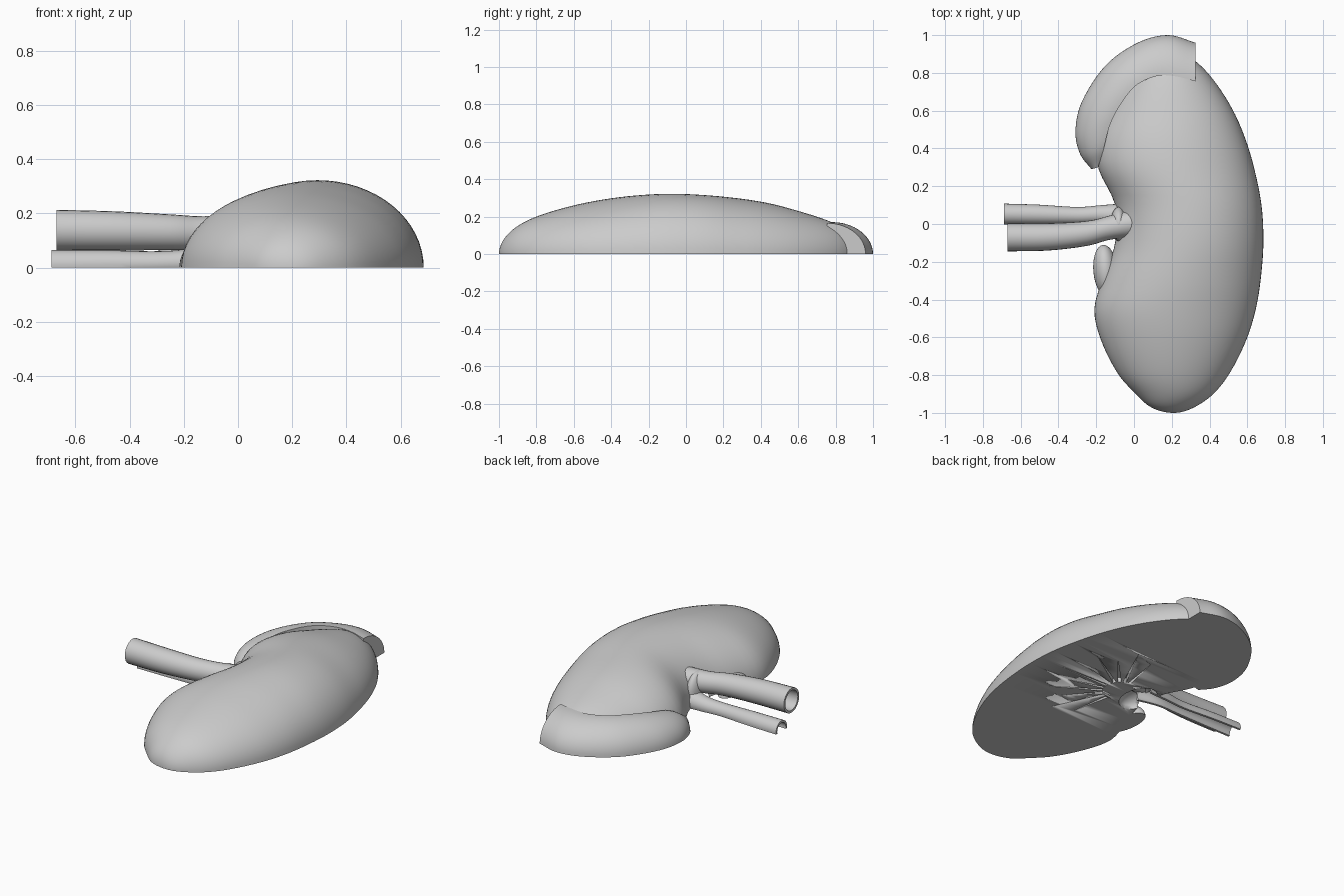
import bpy, bmesh, math
from mathutils import Vector

cube = bpy.data.objects.get("Cube")
if cube:
    bpy.data.objects.remove(cube)

grey = bpy.data.materials.new("plain grey")
grey.use_nodes = True
COLOUR = (0.6, 0.6, 0.6, 1)
grey.diffuse_color = COLOUR
grey.node_tree.nodes["Principled BSDF"].inputs["Base Color"].default_value = COLOUR


def smooth_rows(keys, rows, t):
    """Cubic interpolation of rows of values at parameter t."""
    n = len(keys)
    i = max(k for k in range(n - 1) if keys[k] <= t or k == 0)

    def slope(k):
        a, b = max(k - 1, 0), min(k + 1, n - 1)
        return (Vector(rows[b]) - Vector(rows[a])) / (keys[b] - keys[a])
    w = keys[i + 1] - keys[i]
    s = (t - keys[i]) / w
    return (Vector(rows[i]) * (1 + 2 * s) * (1 - s) ** 2 + Vector(rows[i + 1]) * s * s * (3 - 2 * s)
            + slope(i) * w * s * (1 - s) ** 2 - slope(i + 1) * w * s * s * (1 - s))


def finish(name, bm, angle=50):
    bmesh.ops.remove_doubles(bm, verts=bm.verts, dist=0.0005)
    bmesh.ops.recalc_face_normals(bm, faces=bm.faces)
    mesh = bpy.data.meshes.new(name)
    bm.to_mesh(mesh)
    bm.free()
    mesh.materials.append(grey)
    ob = bpy.data.objects.new(name, mesh)
    bpy.context.collection.objects.link(ob)
    bpy.ops.object.select_all(action='DESELECT')
    ob.select_set(True)
    bpy.context.view_layer.objects.active = ob
    bpy.ops.object.shade_smooth_by_angle(angle=math.radians(angle))
    return ob


def loft(bm, sections, caps=True, around=False):
    """Skin closed sections; optionally join the last to the first."""
    rings = [[bm.verts.new(p) for p in sec] for sec in sections]
    pairs = list(zip(rings, rings[1:])) + ([(rings[-1], rings[0])] if around else [])
    for a, b in pairs:
        for i in range(len(a)):
            j = (i + 1) % len(a)
            bm.faces.new((a[i], a[j], b[j], b[i]))
    if caps and not around:
        bm.faces.new(rings[0])
        bm.faces.new(rings[-1])


# Kidney body: half-ellipse slices; columns are y, inner edge, outer edge, height
BODY = [(-1, .21, .21, 0), (-.97, .09, .32, .085), (-.9, .01, .42, .15), (-.8, -.08, .5, .2),
        (-.6, -.18, .6, .26), (-.45, -.21, .645, .29), (-.3, -.17, .67, .31), (-.1, -.1, .685, .322),
        (.1, -.1, .675, .315), (.3, -.19, .635, .295), (.45, -.185, .59, .27), (.6, -.12, .525, .23),
        (.8, 0, .39, .16), (.9, .09, .27, .085), (.93, .17, .17, 0)]
MID, HALF = -.035, .965
keys = [math.acos(max(-1, min(1, (MID - r[0]) / HALF))) for r in BODY]
sections = []
for k in range(65):
    t = min(max(math.pi * k / 64, .005), math.pi - .005)
    _, left, right, high = smooth_rows(keys, BODY, t)
    y = MID - HALF * math.cos(t)
    sections.append([((left + right) / 2 - (right - left) / 2 * math.cos(a), y, max(high, 0) * math.sin(a))
                     for a in (math.pi * i / 32 for i in range(33))])
bm = bmesh.new()
loft(bm, sections)
kidney = finish("kidney_body", bm)

# Hollow and thin radial grooves in the flat underside
bm = bmesh.new()
bmesh.ops.create_icosphere(bm, subdivisions=3, radius=1)
bmesh.ops.scale(bm, verts=bm.verts, vec=(.09, .13, .07))
bmesh.ops.translate(bm, verts=bm.verts, vec=(-.03, 0, 0))
cutters = [finish("hollow_cutter", bm)]
bm = bmesh.new()
for i in range(11):
    angle = math.radians(-80 + 16 * i)
    out = Vector((math.cos(angle), math.sin(angle), 0))
    side = Vector((-out.y, out.x, 0)) * .009
    start = Vector((.1, 0, 0)) + out * .1
    tip = start + out * (.24 + .09 * (i % 2))
    loft(bm, [[p + Vector((0, 0, z)) for p in (start - side, tip, start + side)] for z in (-.03, .03)])
cutters.append(finish("groove_cutter", bm))
for cutter in cutters:
    cutter.hide_render = True
    cutter.hide_viewport = True
    mod = kidney.modifiers.new(cutter.name, 'BOOLEAN')
    mod.operation = 'DIFFERENCE'
    mod.solver = 'EXACT'
    mod.object = cutter

# Gland capping the upper end: outer edge x, y, then crease x, y and crease height
GLAND = [(-.225, .29, -.19, .3, .06), (-.285, .37, -.16, .4, .12), (-.31, .49, -.125, .53, .15),
         (-.275, .65, -.06, .65, .165), (-.15, .84, .02, .74, .17), (.02, .96, .13, .785, .17),
         (.18, 1, .23, .78, .17), (.325, .96, .325, .755, .165)]
sections = []
for k in range(43):
    ox, oy, ix, iy, high = smooth_rows(range(len(GLAND)), GLAND, k / 6)
    o, c = Vector((ox, oy, 0)), Vector((ix, iy, 0))
    arc = [o.lerp(c, 1 - math.cos(a)) + Vector((0, 0, high * math.sin(a)))
           for a in (math.pi / 2 * i / 14 for i in range(15))]
    sections.append(arc + [c])
bm = bmesh.new()
loft(bm, sections)
finish("upper_gland", bm, 40)


# Vessels: hollow pipes, cut off at the flat base
def vessel(name, path, wall):
    def rings(inset):
        out = []
        for k in range(25):
            x, y, z, r = smooth_rows(range(len(path)), path, k / 24 * (len(path) - 1))
            out.append([(x, y + (r - inset) * math.cos(a), z + (r - inset) * math.sin(a))
                        for a in (math.tau * i / 24 for i in range(24))])
        return out
    bm = bmesh.new()
    loft(bm, rings(0) + rings(wall)[::-1], around=True)
    cut = bmesh.ops.bisect_plane(bm, geom=bm.verts[:] + bm.edges[:] + bm.faces[:], dist=1e-5,
                                 plane_co=(0, 0, 0), plane_no=(0, 0, -1), clear_outer=True)
    edges = [e for e in cut["geom_cut"] if isinstance(e, bmesh.types.BMEdge)]
    if edges:
        bmesh.ops.holes_fill(bm, edges=edges)
    finish(name, bm, 40)


vessel("large_vessel", [(-.67, -.07, .138, .075), (-.45, -.068, .135, .072), (-.25, -.05, .13, .066),
                        (-.13, -.02, .125, .064), (.02, .01, .12, .075)], .014)
vessel("small_vessel", [(-.688, .053, .01, .055), (-.5, .05, .012, .052), (-.3, .045, .015, .045),
                        (-.17, .05, .02, .05), (-.04, .04, .03, .07)], .013)

# Low bulge and flared junction at the inner notch
def dome(name, centre, size, turn):
    bm = bmesh.new()
    bmesh.ops.create_uvsphere(bm, u_segments=32, v_segments=20, radius=1)
    bmesh.ops.bisect_plane(bm, geom=bm.verts[:] + bm.edges[:] + bm.faces[:],
                           plane_co=(0, 0, 0), plane_no=(0, 0, -1), clear_outer=True)
    bmesh.ops.holes_fill(bm, edges=[e for e in bm.edges if e.is_boundary])
    ob = finish(name, bm)
    ob.location, ob.scale, ob.rotation_euler.z = centre, size, turn


dome("notch_bulge", (-.15, -.25, 0), (.065, .14, .09), .1)
dome("vessel_junction", (-.08, 0, .08), (.045, .09, .11), 0)
